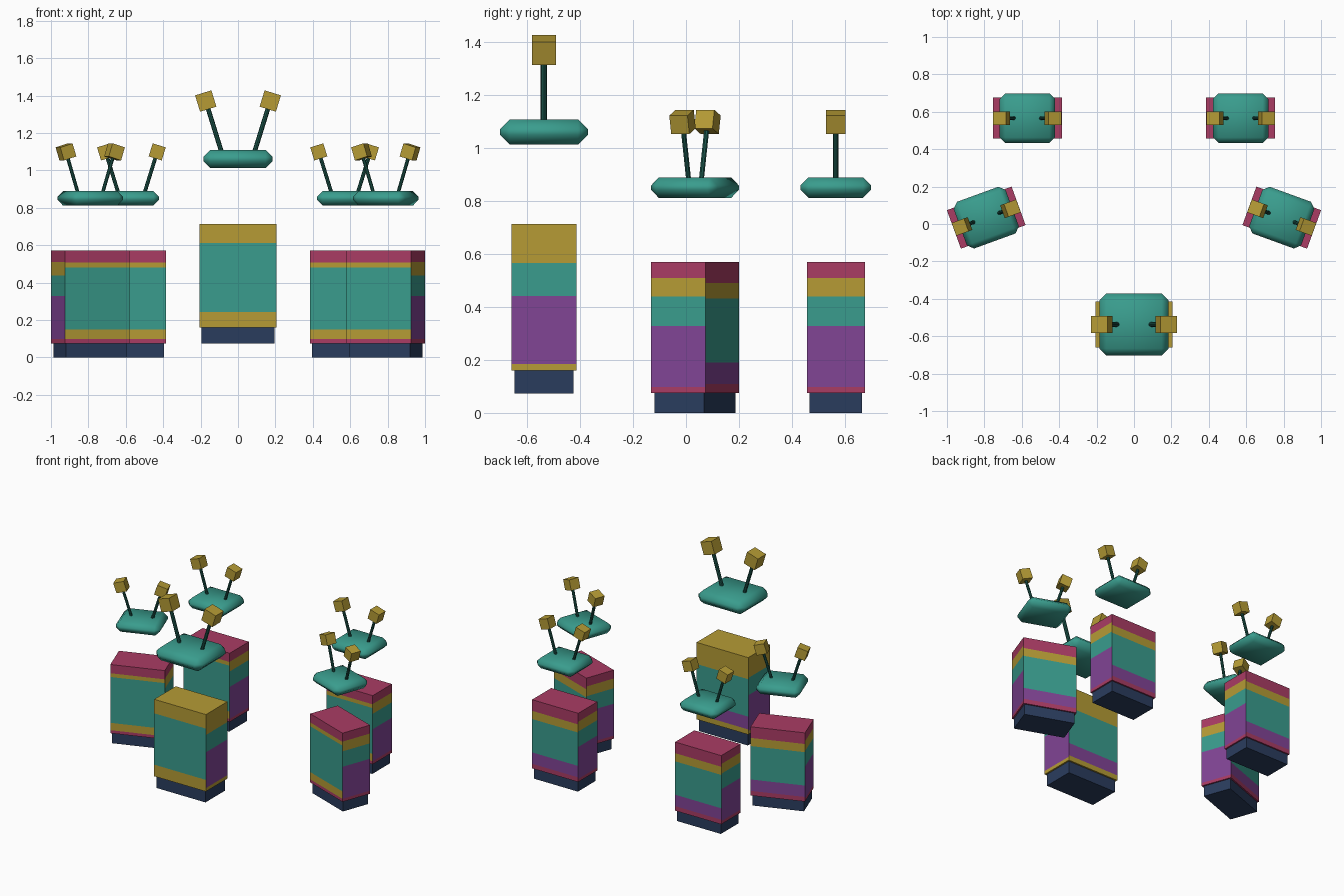
import bpy, bmesh, math
from mathutils import Matrix, Vector

if "Cube" in bpy.data.objects:
    bpy.data.objects.remove(bpy.data.objects["Cube"])


def material(name, rgb):
    m = bpy.data.materials.new(name)
    m.diffuse_color = [(c / 255) ** 2.2 for c in rgb] + [1]
    m.use_nodes = True
    m.node_tree.nodes["Principled BSDF"].inputs["Base Color"].default_value = m.diffuse_color
    return m


TEAL = material("teal", (60, 155, 140))
PURPLE = material("purple", (128, 70, 148))
MAGENTA = material("magenta", (168, 62, 100))
GOLD = material("gold", (180, 154, 56))
NAVY = material("navy", (46, 63, 94))
GREEN = material("dark_green", (34, 88, 78))

# Band tops on each side of the body as fractions of its height, bottom up
# (slots: 0 trim, 1 gold, 2 teal, 3 purple)
FRONT = [(0.044, 0), (0.151, 1), (0.818, 2), (0.873, 1), (1, 0)]
BACK = [(0.067, 0), (0.233, 3), (0.719, 2), (0.838, 1), (1, 0)]
SIDE = [(0.045, 0), (0.510, 3), (0.735, 2), (0.877, 1), (1, 0)]


def finish(bm, name, mats, place):
    me = bpy.data.meshes.new(name)
    bm.transform(place)
    bm.to_mesh(me)
    bm.free()
    for m in mats:
        me.materials.append(m)
    ob = bpy.data.objects.new(name, me)
    bpy.context.collection.objects.link(ob)
    return ob


def box(size, centre, tilt=0):
    bm = bmesh.new()
    bmesh.ops.create_cube(bm, size=1)
    bm.transform(Matrix.Translation(centre) @ Matrix.Rotation(tilt, 4, 'Y')
                 @ Matrix.Diagonal((*size, 1)))
    return bm


def banded_body(name, size, z0, trim, place):
    h = size[2]
    bm = box(size, (0, 0, z0 + h / 2))
    for f in sorted({b[0] for b in FRONT + BACK + SIDE if b[0] < 1}):
        bmesh.ops.bisect_plane(bm, geom=bm.verts[:] + bm.edges[:] + bm.faces[:],
                               plane_co=(0, 0, z0 + f * h), plane_no=(0, 0, 1))
    bm.normal_update()
    for face in bm.faces:
        n = face.normal
        if abs(n.z) > 0.5:
            continue
        bands = SIDE if abs(n.x) > 0.5 else FRONT if n.y < 0 else BACK
        t = (face.calc_center_median().z - z0) / h
        face.material_index = next(slot for top, slot in bands if t < top)
    finish(bm, name, [trim, GOLD, TEAL, PURPLE], place)


def figure(name, x, y, turn, z0, k, head_k, head_z, trim):
    place = Matrix.Translation((x, y, 0)) @ Matrix.Rotation(math.radians(turn), 4, 'Z')
    # Foot and banded body
    foot = 0.0756 * k + (0.001 if z0 else 0)
    finish(box((0.348 * k, 0.199 * k, foot), (0, 0, z0 + foot / 2)),
           name + "_foot", [NAVY], place)
    banded_body(name + "_body", (0.368 * k, 0.219 * k, 0.495 * k), z0 + foot, trim, place)

    # Floating head: chamfered slab with soft shading
    s = head_k
    bm = box((0.296 * s, 0.266 * s, 0.077 * s), (0, 0, head_z))
    bmesh.ops.bevel(bm, geom=bm.edges[:], offset=0.03 * s, segments=1,
                    affect='EDGES', profile=0.5)
    for f in bm.faces:
        f.smooth = True
    finish(bm, name + "_head", [TEAL], place)

    # Mirrored pair of tilted antennas with cube tips
    tilt = math.radians(17.2)
    for side, label in ((-1, "left"), (1, "right")):
        tip = Vector((side * 0.138 * s, 0, head_z + 0.248 * s))
        length = 0.235 * s
        axis = Vector((side * math.sin(tilt), 0, math.cos(tilt)))
        bm = bmesh.new()
        bmesh.ops.create_cone(bm, cap_ends=True, segments=8, radius1=0.01 * s,
                              radius2=0.01 * s, depth=length)
        bm.transform(Matrix.Translation(tip - axis * length / 2)
                     @ Matrix.Rotation(side * tilt, 4, 'Y'))
        finish(bm, f"{name}_{label}_antenna", [GREEN], place)
        finish(box([0.073 * s] * 3, tip, side * tilt),
               f"{name}_{label}_antenna_tip", [GOLD], place)


# Raised leader in front, four smaller figures in an arc behind
figure("leader", 0, -0.537, 0, 0.0737, 1.12, 1.25, 1.061, GOLD)
for sx, label in ((-1, "left"), (1, "right")):
    figure(label + "_inner", sx * 0.79, 0.034, -sx * 20, 0, 1, 1, 0.851, MAGENTA)
    figure(label + "_rear", sx * 0.57, 0.566, 0, 0, 1, 1, 0.851, MAGENTA)
